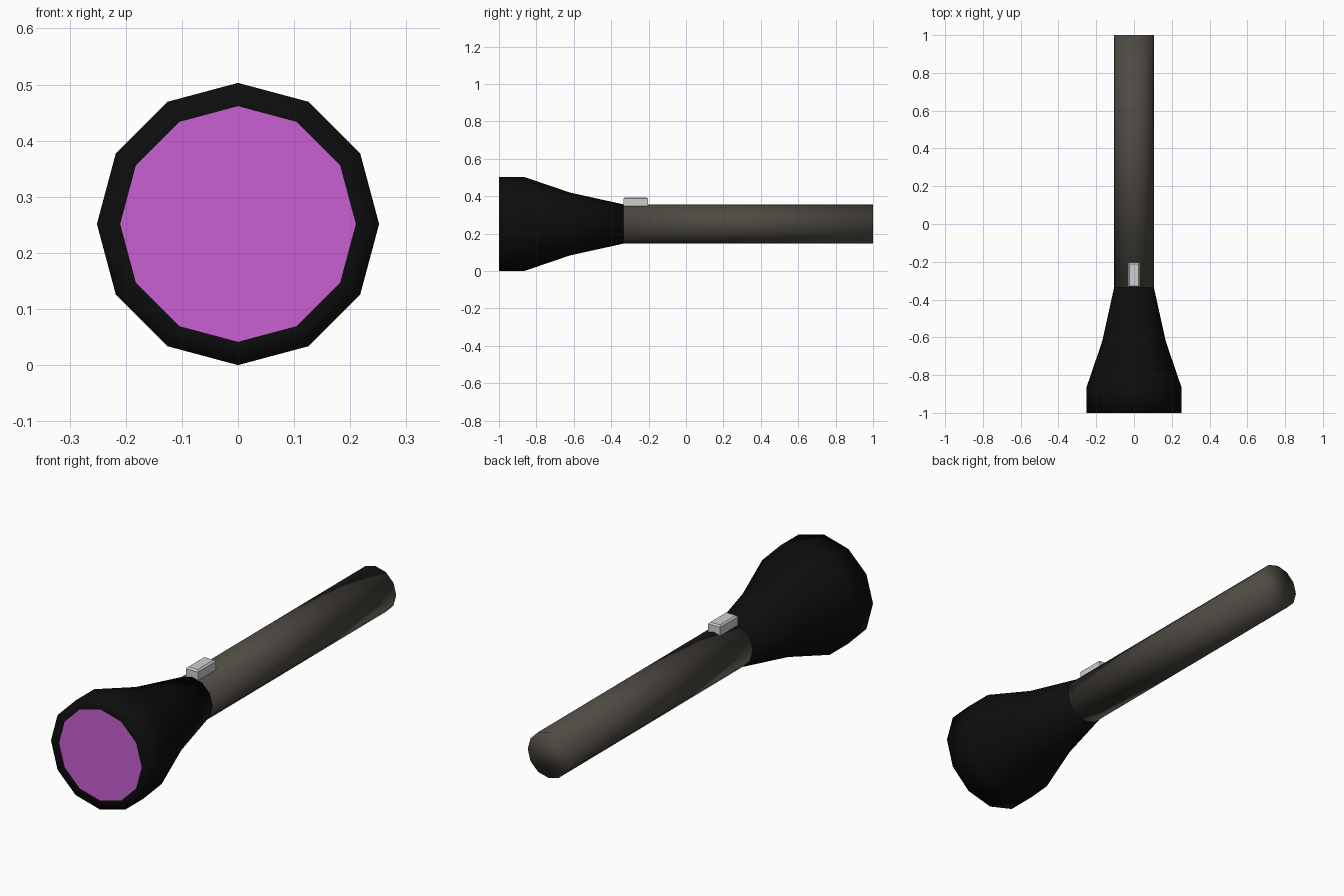
import bpy, bmesh, math

if "Cube" in bpy.data.objects:
    bpy.data.objects.remove(bpy.data.objects["Cube"])

SIDES = 12
AXIS_Z = 0.2515


def material(name, rgb):
    m = bpy.data.materials.new(name)
    m.diffuse_color = (*rgb, 1)
    m.use_nodes = True
    m.node_tree.nodes["Principled BSDF"].inputs["Base Color"].default_value = m.diffuse_color
    return m


black = material("black rubber", (0.004, 0.004, 0.004))
grey = material("dark warm grey", (0.075, 0.067, 0.055))
violet = material("violet lens", (0.58, 0.115, 0.64))
silver = material("light grey", (0.62, 0.62, 0.62))


def finish(name, bm, mat):
    bmesh.ops.recalc_face_normals(bm, faces=bm.faces)
    me = bpy.data.meshes.new(name)
    bm.to_mesh(me)
    bm.free()
    me.materials.append(mat)
    ob = bpy.data.objects.new(name, me)
    bpy.context.collection.objects.link(ob)
    return ob


def lathe(name, profile, mat):
    """Sweep (y, radius) pairs round the torch axis."""
    bm = bmesh.new()
    rings = []
    for y, r in profile:
        rings.append([bm.verts.new((r * math.sin(a), y, AXIS_Z + r * math.cos(a)))
                      for a in (2 * math.pi * i / SIDES for i in range(SIDES))])
    for a, b in zip(rings, rings[1:]):
        for i in range(SIDES):
            j = (i + 1) % SIDES
            bm.faces.new((a[i], a[j], b[j], b[i]))
    bm.faces.new(rings[0])
    bm.faces.new(rings[-1])
    for f in bm.faces:
        f.smooth = True
    return finish(name, bm, mat)


# Flared head with flat front rim, lens inset in the front face, and long handle
head = lathe("head", [(-1, 0.21), (-1, 0.2515), (-0.865, 0.2515),
                      (-0.62, 0.168), (-0.335, 0.105)], black)
handle = lathe("handle", [(-0.335, 0.105), (1, 0.105)], grey)

# Lens: the inner face of the head's front
head.data.materials.append(violet)
for f in head.data.polygons:
    if f.center.y < -0.99 and len(f.vertices) == SIDES:
        f.material_index = 1

# Sliding switch on top, slightly bevelled
bm = bmesh.new()
bmesh.ops.create_cube(bm, size=1)
for v in bm.verts:
    v.co = (v.co.x * 0.062, -0.269 + v.co.y * 0.13, 0.369 + v.co.z * 0.05)
top = [e for e in bm.edges if all(v.co.z > 0.369 for v in e.verts)]
bmesh.ops.bevel(bm, geom=top, offset=0.007, segments=1, affect='EDGES')
switch = finish("switch", bm, silver)
